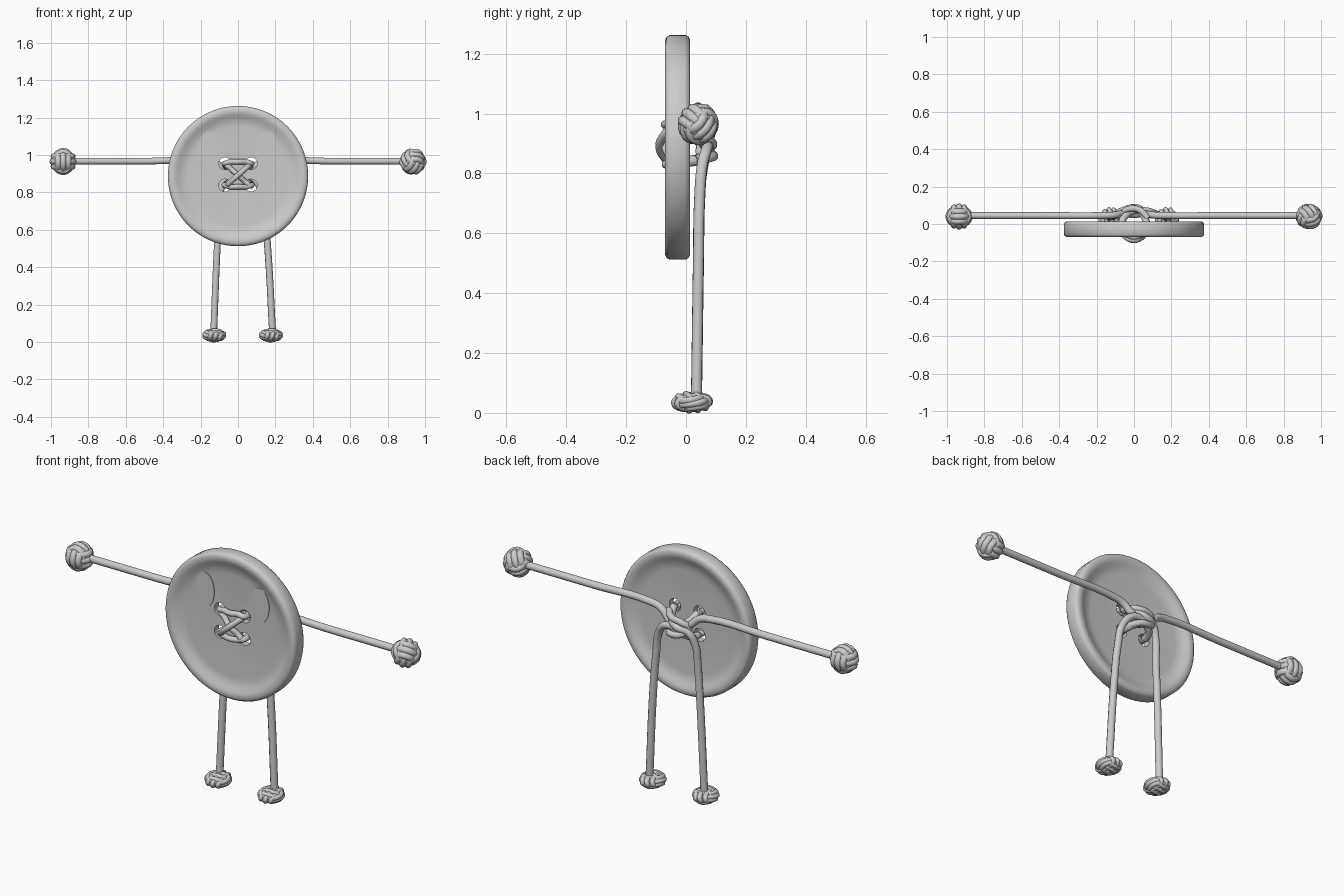
import bpy, bmesh, math
from mathutils import Vector, Matrix

cube = bpy.data.objects.get("Cube")
if cube:
    bpy.data.objects.remove(cube, do_unlink=True)

gray = bpy.data.materials.new("plain gray")
gray.use_nodes = True
gray.diffuse_color = (0.6, 0.6, 0.6, 1)
gray.node_tree.nodes["Principled BSDF"].inputs["Base Color"].default_value = (0.6, 0.6, 0.6, 1)

CENTER = Vector((0, -0.028, 0.887))
FACING = Matrix.Rotation(math.radians(90), 4, 'X')


def finish(ob, angle=40):
    ob.data.materials.clear()
    ob.data.materials.append(gray)
    bpy.ops.object.select_all(action='DESELECT')
    ob.select_set(True)
    bpy.context.view_layer.objects.active = ob
    bpy.ops.object.shade_smooth_by_angle(angle=math.radians(angle))
    return ob


def mesh_object(name, bm):
    me = bpy.data.meshes.new(name)
    bm.to_mesh(me)
    bm.free()
    ob = bpy.data.objects.new(name, me)
    bpy.context.collection.objects.link(ob)
    return ob


def strands(name, paths, radius, closed=False, smooth=True):
    """Round cord following one or several paths, turned into a mesh."""
    cu = bpy.data.curves.new(name, 'CURVE')
    cu.dimensions = '3D'
    cu.bevel_depth = radius
    cu.bevel_resolution = 3
    cu.use_fill_caps = True
    cu.resolution_u = 6 if smooth else 1
    for path in paths:
        if smooth:
            sp = cu.splines.new('BEZIER')
            sp.bezier_points.add(len(path) - 1)
            for bp, co in zip(sp.bezier_points, path):
                bp.co = co
                bp.handle_left_type = bp.handle_right_type = 'AUTO'
        else:
            sp = cu.splines.new('POLY')
            sp.points.add(len(path) - 1)
            for p, co in zip(sp.points, path):
                p.co = (*co, 1)
        sp.use_cyclic_u = closed
    ob = bpy.data.objects.new(name, cu)
    bpy.context.collection.objects.link(ob)
    bpy.ops.object.select_all(action='DESELECT')
    ob.select_set(True)
    bpy.context.view_layer.objects.active = ob
    bpy.ops.object.convert(target='MESH')
    return finish(bpy.context.object)


def knot(name, center, size, tilt):
    """Ball of three woven bundles of cord around a core."""
    center = Vector(center)
    turn = Matrix.Rotation(tilt, 3, Vector((1, 0.6, 0.4)).normalized())
    scale = Matrix.Diagonal(size)
    loops = []
    for axis in range(3):
        for offset in (-0.48, 0, 0.48):
            ring = math.sqrt(1 - offset * offset) * 0.78
            loop = []
            for i in range(28):
                a = math.tau * i / 28
                r = ring + 0.08 * math.cos(2 * a)
                p = [r * math.cos(a), r * math.sin(a), offset * 0.85]
                p = Vector(p[axis:] + p[:axis])
                loop.append(center + scale @ (turn @ p))
            loops.append(loop)
    strands(name, loops, 0.27 * min(size) ** 0.5 * 0.065 ** 0.5, True, False)
    bm = bmesh.new()
    bmesh.ops.create_uvsphere(bm, u_segments=20, v_segments=12, radius=0.78)
    bm.transform(Matrix.Translation(center) @ scale.to_4x4())
    finish(mesh_object(name + "_core", bm))


# Button disc: lathed rim with a shallow dish on both sides
half = [(0, 0.018), (0.265, 0.018), (0.29, 0.021), (0.312, 0.029), (0.33, 0.038),
        (0.342, 0.042), (0.358, 0.042), (0.369, 0.037), (0.375, 0.027)]
profile = half + [(r, -h) for r, h in reversed(half)]
bm = bmesh.new()
verts = [bm.verts.new((r, 0, h)) for r, h in profile]
edges = [bm.edges.new(pair) for pair in zip(verts, verts[1:])]
bmesh.ops.spin(bm, geom=verts + edges, axis=(0, 0, 1), cent=(0, 0, 0),
               angle=math.tau, steps=72, use_duplicate=False)
bmesh.ops.remove_doubles(bm, verts=bm.verts, dist=0.0005)
bmesh.ops.recalc_face_normals(bm, faces=bm.faces)
bm.transform(Matrix.Translation(CENTER) @ FACING)
button = mesh_object("button_body", bm)

# Four thread holes
HX, ZT, ZB = 0.07, 0.955, 0.838
bm = bmesh.new()
for x in (-HX, HX):
    for z in (ZT, ZB):
        bmesh.ops.create_cone(bm, cap_ends=True, segments=24, radius1=0.033, radius2=0.033,
                              depth=0.2, matrix=Matrix.Translation((x, CENTER.y, z)) @ FACING)
cutter = mesh_object("hole_cutter", bm)
cutter.hide_render = True
mod = button.modifiers.new("holes", 'BOOLEAN')
mod.operation = 'DIFFERENCE'
mod.object = cutter
bpy.context.view_layer.objects.active = button
bpy.ops.object.modifier_apply(modifier="holes")
bpy.data.objects.remove(cutter, do_unlink=True)
finish(button, 35)

# Oval eyes set on the front face
for name, x in (("right_eye", -0.157), ("left_eye", 0.157)):
    bm = bmesh.new()
    bmesh.ops.create_cone(bm, cap_ends=True, segments=40, radius1=1, radius2=1, depth=0.006)
    bm.transform(Matrix.Translation((x, -0.047, 1.035)) @ FACING @ Matrix.Diagonal((0.055, 0.09, 1, 1)))
    finish(mesh_object(name, bm))


# Front stitching: two bars and a cross
def stitch(a, b, bulge, lift=0):
    a, b = Vector(a), Vector(b)
    mid = (a + b) / 2
    pts = [(a.x, -0.01, a.y), (a.x, -0.05, a.y)]
    for t in (0.2, 0.5, 0.8):
        p = a.lerp(b, t)
        depth = bulge if t == 0.5 else bulge + 0.012
        pts.append((p.x, depth, p.y + lift))
    return pts + [(b.x, -0.05, b.y), (b.x, -0.01, b.y)]


strands("front_stitches", [
    stitch((-HX, ZT), (HX, ZT), -0.07, 0.008),
    stitch((-HX, ZB), (HX, ZB), -0.067, -0.008),
    stitch((-HX + 0.01, ZB), (HX - 0.01, ZT - 0.01), -0.088),
    stitch((HX - 0.01, ZB), (-HX + 0.01, ZT - 0.01), -0.068)], 0.0145)

# Arms run straight out, then dip into the knot behind the button
for name, s in (("left", 1), ("right", -1)):
    over = 0.075 if s > 0 else 0.05
    strands(name + "_arm", [[(s * 0.93, 0.045, 0.967), (s * 0.5, 0.045, 0.967),
                             (s * 0.17, 0.045, 0.967), (s * 0.11, 0.047, 0.953),
                             (s * 0.06, 0.055, 0.91), (0, over, 0.875),
                             (-s * 0.05, 0.05, 0.85), (-s * HX, 0.0, ZB)]], 0.0185)
    knot(name + "_hand", (s * 0.935, 0.04, 0.965), (0.065, 0.062, 0.065), 0.5 + 0.5 * s)

# Legs arch out of the knot and hang down
legs = {
    "left_leg": [(-HX, 0.0, ZT), (-0.045, 0.045, 0.92), (0.0, 0.07, 0.893), (0.07, 0.07, 0.882),
                 (0.115, 0.055, 0.83), (0.14, 0.045, 0.7), (0.157, 0.042, 0.53), (0.185, 0.035, 0.05)],
    "right_leg": [(HX, 0.0, ZT), (0.05, 0.045, 0.925), (0.0, 0.085, 0.9), (-0.06, 0.072, 0.88),
                  (-0.09, 0.055, 0.82), (-0.1, 0.045, 0.7), (-0.11, 0.042, 0.53), (-0.13, 0.035, 0.05)]}
for name, path in legs.items():
    strands(name, [path], 0.0185)
for name, x in (("left_foot", 0.176), ("right_foot", -0.127)):
    knot(name, (x, 0.02, 0.036), (0.062, 0.07, 0.031), 0.4)

# Back loop tying the cords together
strands("back_loop", [[(0.075, 0.03, 0.945), (0.03, 0.075, 0.935), (-0.03, 0.08, 0.925), (-0.06, 0.06, 0.895),
                       (-0.03, 0.085, 0.865), (0.03, 0.085, 0.855), (0.07, 0.03, 0.845)]], 0.0165)
